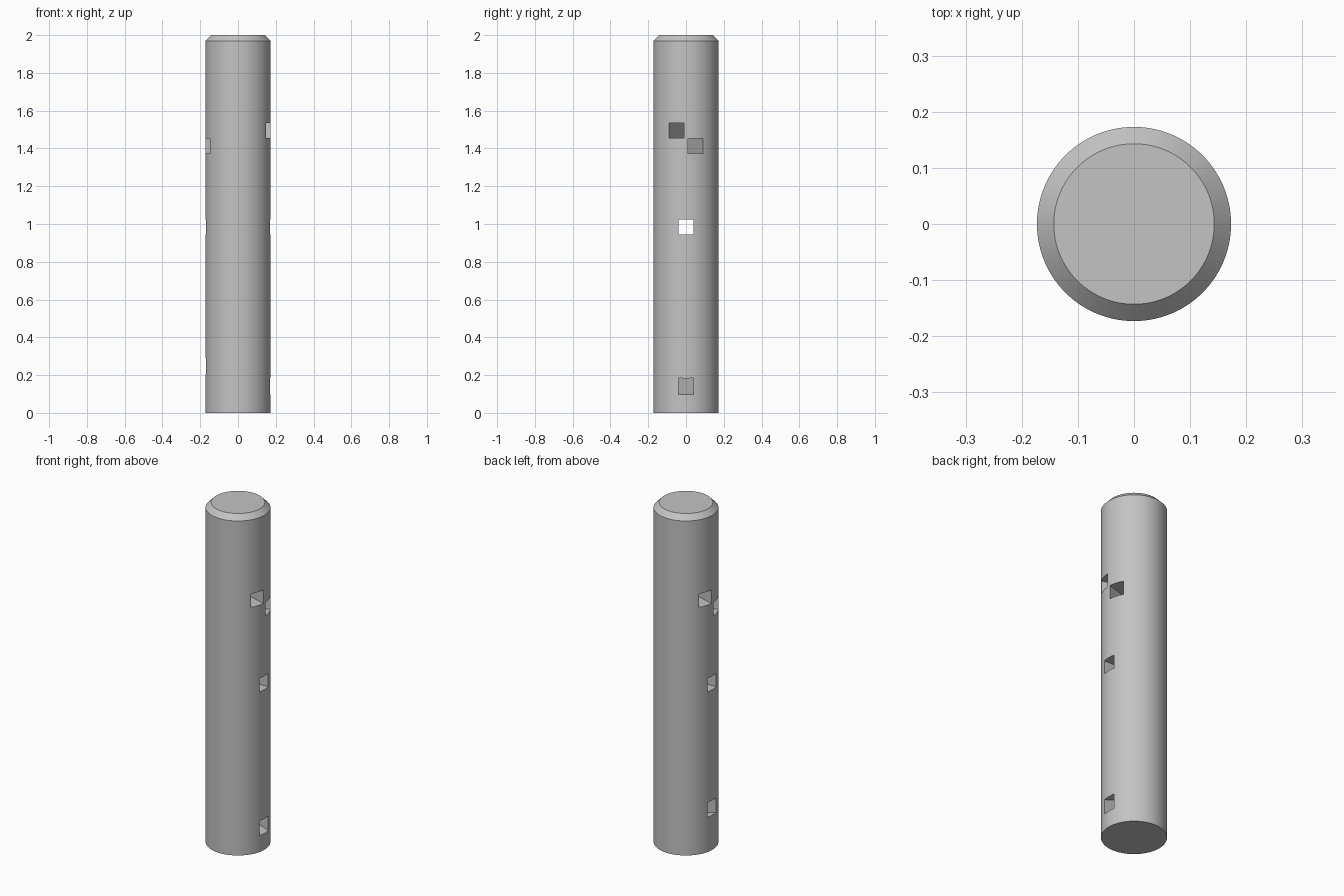
import bpy, bmesh
from math import radians
from mathutils import Matrix

RADIUS, HEIGHT, CHAMFER = 0.173, 2.0, 0.03
HOLE = 0.0795

cube = bpy.data.objects.get("Cube")
if cube:
    bpy.data.objects.remove(cube, do_unlink=True)

grey = bpy.data.materials.new("plain grey")
grey.use_nodes = True
colour = (0.55, 0.55, 0.55, 1)
grey.diffuse_color = colour
grey.node_tree.nodes["Principled BSDF"].inputs["Base Color"].default_value = colour


def new_object(name, bm):
    mesh = bpy.data.meshes.new(name)
    bm.to_mesh(mesh)
    bm.free()
    mesh.materials.append(grey)
    obj = bpy.data.objects.new(name, mesh)
    bpy.context.scene.collection.objects.link(obj)
    return obj


# Round post with a chamfered top rim
bm = bmesh.new()
bmesh.ops.create_cone(bm, cap_ends=True, segments=128, radius1=RADIUS,
                      radius2=RADIUS, depth=HEIGHT,
                      matrix=Matrix.Translation((0, 0, HEIGHT / 2)))
rim = [e for e in bm.edges if all(v.co.z > HEIGHT - 0.001 for v in e.verts)]
bmesh.ops.bevel(bm, geom=rim, offset=CHAMFER, segments=1, affect='EDGES')
post = new_object("post", bm)
bpy.context.view_layer.objects.active = post
post.select_set(True)

# Square holes right through the post: height, turn about z, tilt about y
for z, turn, tilt in ((1.494, -17.4, 0), (1.414, 17.4, 0), (0.983, 0, 0), (0.194, 0, 17.4)):
    bm = bmesh.new()
    width = HOLE if z == 0.983 else HOLE + 0.003
    height = HOLE if not tilt else HOLE + 0.003
    place = (Matrix.Translation((0, 0, z)) @ Matrix.Rotation(radians(turn), 4, 'Z')
             @ Matrix.Rotation(radians(tilt), 4, 'Y'))
    if tilt:
        width = HOLE
    bmesh.ops.create_cube(bm, size=1, matrix=place @ Matrix.Diagonal((0.6, width, height, 1)))
    cutter = new_object("hole_cutter", bm)
    cutter.hide_render = True
    cut = post.modifiers.new("hole", 'BOOLEAN')
    cut.operation, cut.solver, cut.object = 'DIFFERENCE', 'EXACT', cutter
    bpy.ops.object.modifier_apply(modifier=cut.name)
    bpy.data.objects.remove(cutter, do_unlink=True)

bpy.ops.object.shade_smooth_by_angle(angle=radians(30))
